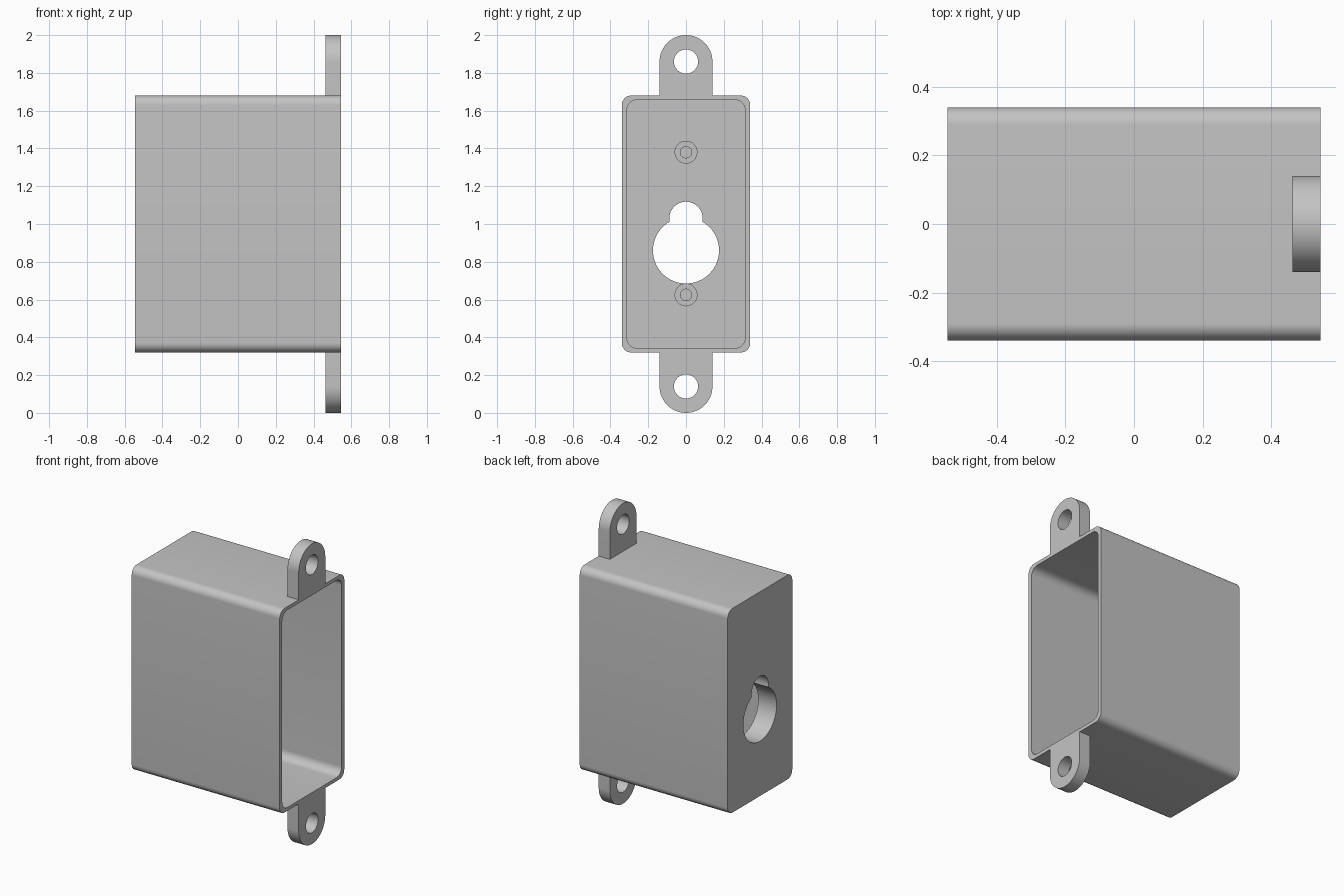
import bpy
import bmesh
import math

if "Cube" in bpy.data.objects:
    bpy.data.objects.remove(bpy.data.objects["Cube"], do_unlink=True)

# Single grey plastic
grey = bpy.data.materials.new("grey_plastic")
grey.use_nodes = True
colour = (0.55, 0.55, 0.55, 1.0)
grey.diffuse_color = colour
grey.node_tree.nodes["Principled BSDF"].inputs["Base Color"].default_value = colour

BACK, OPEN = -0.545, 0.545      # closed and open ends along x
MID = 1.0                       # height of the box centre
FLOOR = BACK + 0.135            # inner face of the thick back wall


def arc(cy, cz, r, start, end, steps):
    """Points on an arc in the y-z plane, angles in degrees."""
    angles = [math.radians(start + (end - start) * i / steps) for i in range(steps + 1)]
    return [(cy + r * math.cos(a), cz + r * math.sin(a)) for a in angles]


def circle(cz, r, steps=64):
    return arc(0, cz, r, 0, 360, steps)[:-1]


def rounded_rect(half_y, half_z, r):
    corners = [(1, 1, 0), (-1, 1, 90), (-1, -1, 180), (1, -1, 270)]
    points = []
    for sy, sz, a in corners:
        points += arc(sy * (half_y - r), MID + sz * (half_z - r), r, a, a + 90, 10)
    return points


def prism(name, outline, x0, x1):
    """Extrude a y-z outline along x."""
    bm = bmesh.new()
    face = bm.faces.new([bm.verts.new((x0, y, z)) for y, z in outline])
    side = bmesh.ops.extrude_face_region(bm, geom=[face])["geom"]
    moved = [v for v in side if isinstance(v, bmesh.types.BMVert)]
    bmesh.ops.translate(bm, verts=moved, vec=(x1 - x0, 0, 0))
    bmesh.ops.recalc_face_normals(bm, faces=bm.faces)
    mesh = bpy.data.meshes.new(name)
    bm.to_mesh(mesh)
    bm.free()
    mesh.materials.append(grey)
    obj = bpy.data.objects.new(name, mesh)
    bpy.context.collection.objects.link(obj)
    return obj


def cut(obj, outline, x0, x1):
    """Subtract a prism from the object and discard the cutter."""
    cutter = prism("cutter", outline, x0, x1)
    cutter.hide_render = True
    mod = obj.modifiers.new("cut", 'BOOLEAN')
    mod.operation = 'DIFFERENCE'
    mod.solver = 'EXACT'
    mod.object = cutter
    graph = bpy.context.evaluated_depsgraph_get()
    result = bpy.data.meshes.new_from_object(obj.evaluated_get(graph))
    obj.modifiers.clear()
    obj.data = result
    bpy.data.objects.remove(cutter, do_unlink=True)


def finish(obj):
    obj.data.shade_smooth()
    obj.data.set_sharp_from_angle(angle=math.radians(30))


# Box with its cavity, open towards +x
box = prism("box_shell", rounded_rect(0.34, 0.68, 0.05), BACK, OPEN)
cut(box, rounded_rect(0.313, 0.657, 0.055), FLOOR, OPEN + 0.1)

# Keyhole through the back wall
cut(box, circle(0.86, 0.175), BACK - 0.1, FLOOR + 0.1)
cut(box, circle(1.03, 0.088), BACK - 0.1, FLOOR + 0.1)

# Blind stepped screw holes inside the back wall
for z in (1.38, 0.625):
    cut(box, circle(z, 0.058, 40), FLOOR - 0.05, FLOOR + 0.1)
    cut(box, circle(z, 0.03, 32), FLOOR - 0.1, FLOOR + 0.1)
finish(box)

# Mounting ears above and below the open end
for name, s in (("upper_ear", 1), ("lower_ear", -1)):
    centre = MID + s * 0.86
    base = MID + s * 0.67
    outline = arc(0, centre, 0.14, 0, s * 180, 40) + [(-0.14, base), (0.14, base)]
    ear = prism(name, outline, OPEN - 0.082, OPEN)
    cut(ear, circle(centre, 0.064, 48), OPEN - 0.2, OPEN + 0.1)
    finish(ear)
